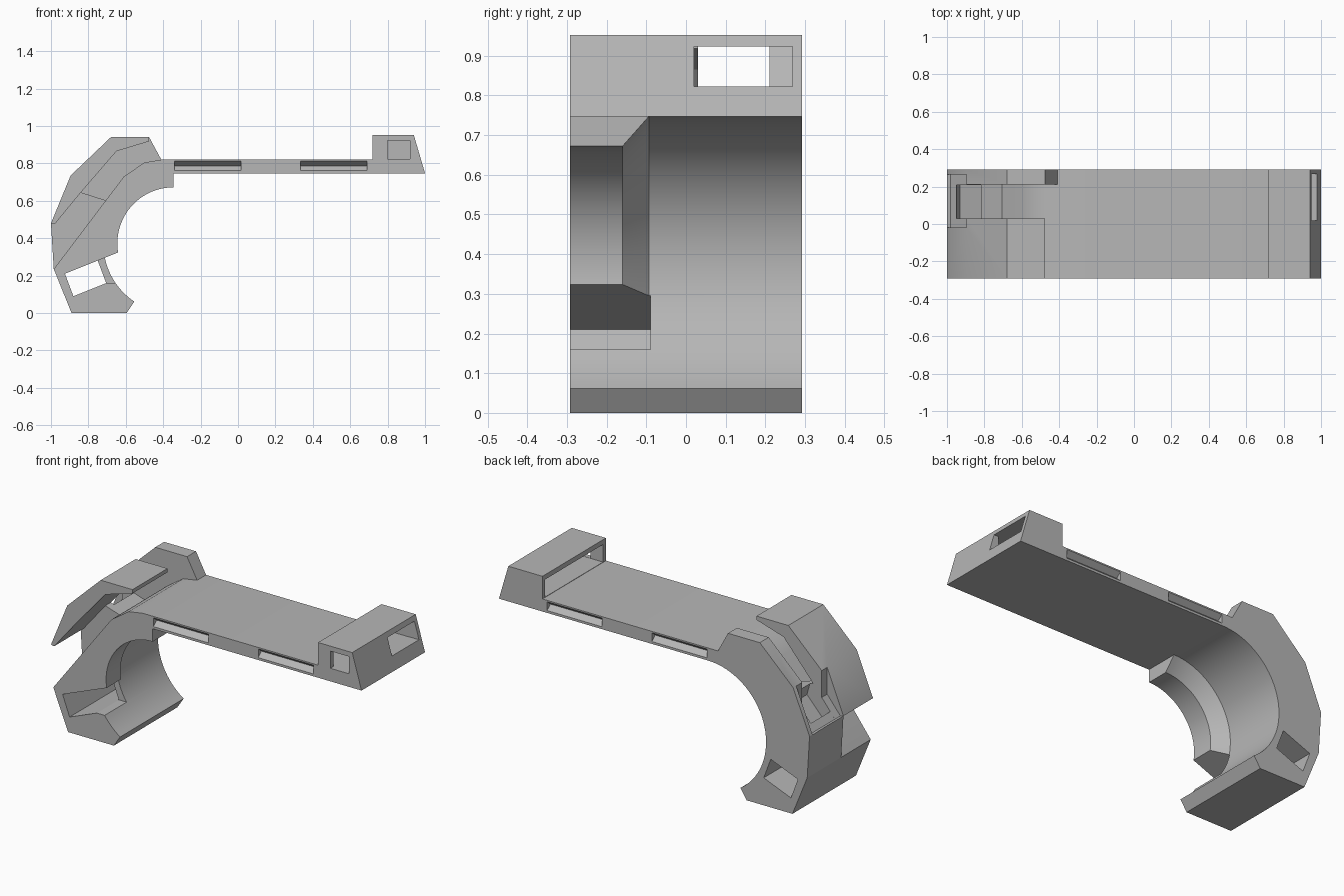
import bpy, bmesh, math

if "Cube" in bpy.data.objects:
    bpy.data.objects.remove(bpy.data.objects["Cube"], do_unlink=True)

grey = bpy.data.materials.new("light_grey")
grey.use_nodes = True
grey.diffuse_color = (0.47, 0.47, 0.47, 1)
grey.node_tree.nodes["Principled BSDF"].inputs["Base Color"].default_value = (0.47, 0.47, 0.47, 1)

W = 0.292              # half width
CX, CZ = -0.345, 0.372  # centre of the round jaw
R = 0.375


def add_object(name, bm):
    bmesh.ops.recalc_face_normals(bm, faces=bm.faces)
    me = bpy.data.meshes.new(name)
    bm.to_mesh(me)
    bm.free()
    me.materials.append(grey)
    ob = bpy.data.objects.new(name, me)
    bpy.context.collection.objects.link(ob)
    return ob


def loft(name, rings):
    """Skin a chain of equal rings and cap both ends."""
    bm = bmesh.new()
    loops = [[bm.verts.new(p) for p in ring] for ring in rings]
    n = len(loops[0])
    for a, b in zip(loops, loops[1:]):
        for i in range(n):
            j = (i + 1) % n
            bm.faces.new((a[i], a[j], b[j], b[i]))
    bm.faces.new(loops[0])
    bm.faces.new(loops[-1])
    return add_object(name, bm)


def prism(name, xz, y0, y1):
    return loft(name, [[(x, y, z) for x, z in xz] for y in (y0, y1)])


def box(name, x0, x1, y0, y1, z0, z1):
    return prism(name, [(x0, z0), (x1, z0), (x1, z1), (x0, z1)], y0, y1)


def cut(target, *cutters):
    for c in cutters:
        c.hide_render = True
        c.hide_set(True)
        c.display_type = 'WIRE'
        m = target.modifiers.new("cut_" + c.name, 'BOOLEAN')
        m.operation = 'DIFFERENCE'
        m.solver = 'EXACT'
        m.object = c


def arc(r, a0, a1, n):
    angles = [math.radians(a0 + (a1 - a0) * i / n) for i in range(n + 1)]
    return [(CX + r * math.cos(a), CZ + r * math.sin(a)) for a in angles]


# Main body: flat bar, end block and round jaw in one profile
saddle = [(-0.41, 0.82), (-0.5, 0.805), (-0.61, 0.73), (-0.985, 0.235)]
body = prism("body",
             [(0.72, 0.82), (0.72, 0.952), (0.94, 0.952), (1.0, 0.747)]
             + arc(R, 90, 236, 40)
             + [(-0.595, 0), (-0.89, 0)] + saddle[::-1], -W, W)

# Rear cheek of the clip
hull = [(-0.475, 0.94), (-0.68, 0.94), (-0.895, 0.735), (-1.0, 0.48)]
cheek = prism("rear_cheek", hull + saddle[::-1], 0.21, W)

# Overhanging clip plate
plate = prism("clip_plate",
              hull + [(-0.98, 0.475), (-0.84, 0.645), (-0.65, 0.865), (-0.475, 0.918)],
              -W, 0.03)

# Solid foot joining plate and cheek below the groove
foot = prism("clip_foot",
             [(-0.705, 0.602), (-0.84, 0.645), (-0.98, 0.475), (-1.0, 0.48), (-0.985, 0.235)],
             -0.02, 0.21)

# Inner lip with a chamfered rear edge
section = [(-W, 0.3), (-0.16, 0.3), (-0.09, R + 0.004), (-W, R + 0.004)]
rings = []
for i in range(33):
    a = math.radians(90 + 115 * i / 32)
    rings.append([(CX + r * math.cos(a), y, CZ + r * math.sin(a)) for y, r in section])
lip = loft("inner_lip", rings)

# Lower window, opening into the jaw at the front
window = prism("window_cutter",
               [(-0.925, 0.21), (-0.75, 0.28), (-0.705, 0.16), (-0.88, 0.09)], -0.5, 0.5)
mouth = prism("mouth_cutter",
              [(-0.925, 0.21), (-0.58, 0.348), (-0.58, 0.16), (-0.705, 0.16), (-0.88, 0.09)],
              -0.5, -0.09)
cut(body, window, mouth)
cut(lip, mouth)

# Shallow recess and pocket on the outer slope
recess = prism("recess_cutter",
               [(-0.895, 0.85), (-0.895, 0.579), (-0.98, 0.475), (-1.002, 0.479), (-1.1, 0.85)],
               -0.02, 0.265)
pocket = prism("pocket_cutter",
               [(-0.95, 0.7), (-0.95, 0.5), (-0.93, 0.43), (-0.8, 0.57), (-0.835, 0.7)], 0.03, 0.209)
cut(cheek, recess)
cut(plate, recess)
cut(foot, pocket)

# Hollow end block with side and end openings
cut(body,
    box("cavity_cutter", 0.65, 0.92, -0.265, 0.268, 0.822, 0.924),
    box("end_hole_cutter", 0.9, 1.1, 0.02, 0.268, 0.823, 0.923),
    box("side_hole_cutter", 0.8, 0.919, -0.4, -0.25, 0.823, 0.923))

# V-shaped slots along both edges of the bar
for side in (-1, 1):
    for k, x in enumerate((-0.34, 0.335)):
        tri = [(W + 0.01, 0.752), (W - 0.03, 0.787), (W + 0.01, 0.82)]
        cut(body, loft(f"slot_cutter_{side}_{k}",
                       [[(px, side * y, z) for y, z in tri] for px in (x, x + 0.355)]))

# Smooth the round surfaces, keep the corners crisp
for ob in (body, cheek, plate, foot, lip):
    bpy.ops.object.select_all(action='DESELECT')
    ob.select_set(True)
    bpy.context.view_layer.objects.active = ob
    bpy.ops.object.shade_smooth_by_angle(angle=math.radians(25))
